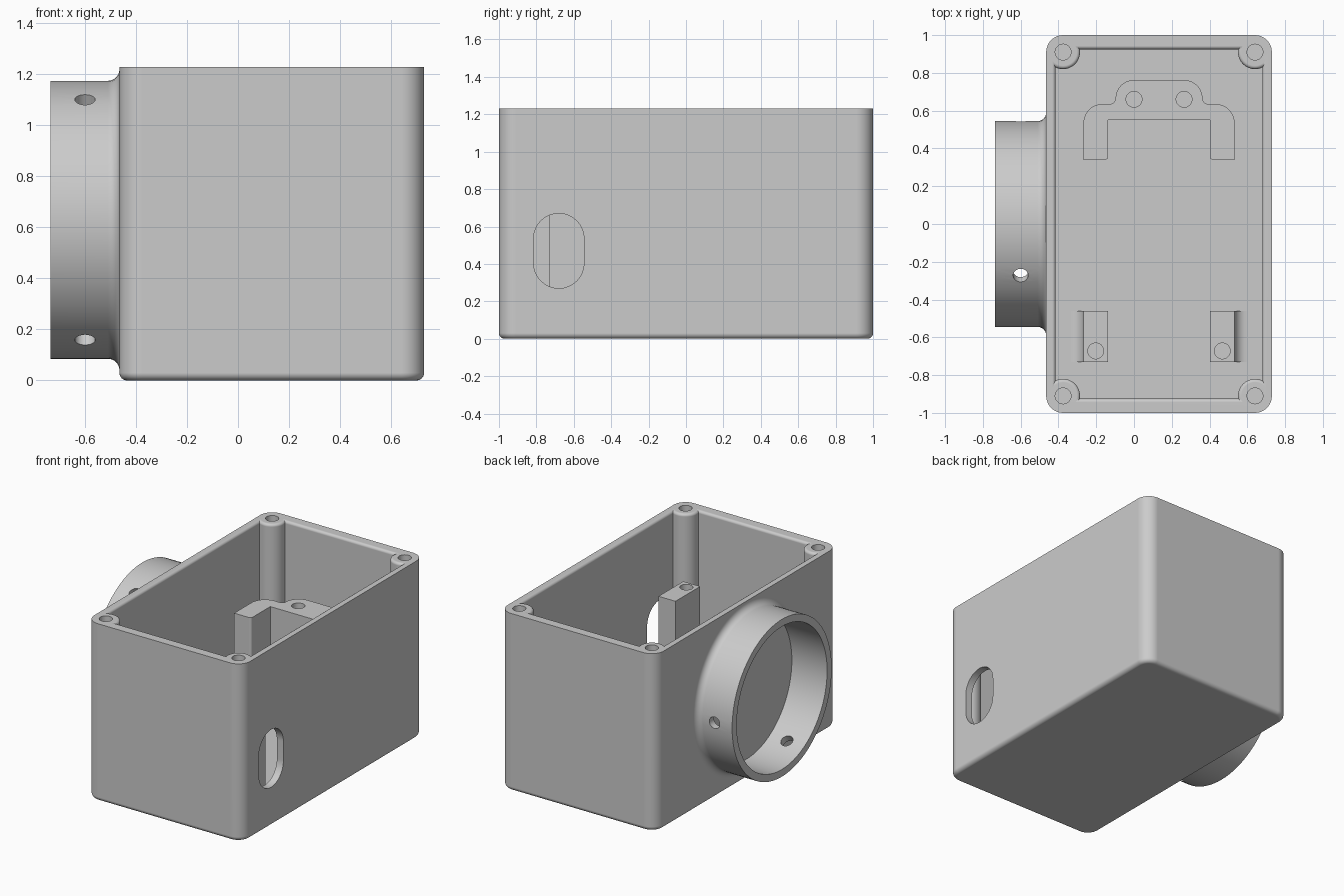
import bpy, bmesh
from math import sin, cos, pi, radians, acos, asin

if "Cube" in bpy.data.objects:
    bpy.data.objects.remove(bpy.data.objects["Cube"], do_unlink=True)

CX = 0.1325                     # centre line of the box
TOP, FLOOR, SHELF = 1.23, 0.06, 0.82
HX, HY = 0.5975, 1.0            # outer half sizes
POST_X, POST_Y = 0.508, 0.91    # corner screw posts
AXIS_Z = 0.63                   # collar axis height

grey = bpy.data.materials.new("plain grey")
grey.use_nodes = True
grey.diffuse_color = (0.6, 0.6, 0.6, 1)
grey.node_tree.nodes["Principled BSDF"].inputs["Base Color"].default_value = (0.6, 0.6, 0.6, 1)


def arc(cx, cy, r, a0, a1, n=10):
    return [(cx + r * cos(a0 + (a1 - a0) * i / n), cy + r * sin(a0 + (a1 - a0) * i / n))
            for i in range(n + 1)]


def mirror4(q):
    """Repeat a first-quadrant path round all four corners."""
    upper = q + [(-x, y) for x, y in reversed(q)]
    return upper + [(-x, -y) for x, y in upper]


def loft(name, rings, closed=False):
    """Skin a list of equal rings; cap the ends unless closed."""
    bm = bmesh.new()
    vs = [[bm.verts.new(p) for p in ring] for ring in rings]
    n = len(vs[0])
    pairs = list(zip(vs, vs[1:])) + ([(vs[-1], vs[0])] if closed else [])
    for a, b in pairs:
        for i in range(n):
            j = (i + 1) % n
            bm.faces.new((a[i], a[j], b[j], b[i]))
    if not closed:
        bm.faces.new(vs[0][::-1])
        bm.faces.new(vs[-1])
    bmesh.ops.recalc_face_normals(bm, faces=bm.faces)
    me = bpy.data.meshes.new(name)
    bm.to_mesh(me)
    bm.free()
    me.materials.append(grey)
    ob = bpy.data.objects.new(name, me)
    bpy.context.collection.objects.link(ob)
    return ob


def flat(pts, z):
    return [(CX + x, y, z) for x, y in pts]


def activate(ob):
    bpy.ops.object.select_all(action='DESELECT')
    ob.select_set(True)
    bpy.context.view_layer.objects.active = ob


def cut(ob, cutters):
    for c in cutters:
        m = ob.modifiers.new("cut", 'BOOLEAN')
        m.operation, m.solver, m.object = 'DIFFERENCE', 'EXACT', c
        activate(ob)
        bpy.ops.object.modifier_apply(modifier=m.name)
        bpy.data.objects.remove(c, do_unlink=True)


def drill(x, y, top, depth, r=0.042):
    bpy.ops.mesh.primitive_cylinder_add(vertices=32, radius=r, depth=depth + 0.1,
                                        location=(CX + x, y, top + 0.05 - depth / 2))
    return bpy.context.object


def finish(ob):
    activate(ob)
    bpy.ops.object.shade_smooth_by_angle(angle=radians(32))
    w = ob.modifiers.new("even shading", 'WEIGHTED_NORMAL')
    w.keep_sharp = True


# Box shell with rounded corners and a rounded bottom edge
def outline(d):
    return mirror4(arc(HX - 0.09, HY - 0.09, 0.09 - d, 0, pi / 2))


E = 0.03
rings = [flat(outline(E - E * sin(t)), E - E * cos(t))
         for t in [i * pi / 12 for i in range(7)]]
box = loft("box_shell", rings + [flat(outline(0), TOP)])


# Cavity, leaving a round post in each corner, with a softened rim
def cavity(d):
    hx, hy, r = 0.5475 + d, 0.925 + d, 0.09 - d
    return mirror4(arc(POST_X, POST_Y, r, -acos((hx - POST_X) / r),
                       -pi - asin((hy - POST_Y) / r), 16))


R = 0.018
rings = [flat(cavity(0), FLOOR)]
rings += [flat(cavity(R - R * cos(t)), TOP - R + R * sin(t))
          for t in [i * pi / 8 for i in range(5)]]
hollow = loft("cavity_cutter", rings + [flat(cavity(R), TOP + 0.05)])

# Cable slot in the left wall
slot_path = arc(-0.68, 0.535, 0.135, 0, pi, 16) + arc(-0.68, 0.405, 0.135, pi, 2 * pi, 16)
slot = loft("slot_cutter", [[(x, y, z) for y, z in slot_path] for x in (0.6, 0.8)])

cut(box, [hollow, slot] + [drill(sx * POST_X, sy * POST_Y, TOP, 0.4)
                           for sx in (-1, 1) for sy in (-1, 1)])
finish(box)

# Round collar on the right wall, flared where it meets the box
F = 0.045
section = [(-0.45, 0.495), (-0.735, 0.495), (-0.735, 0.545)]
section += arc(-0.51, 0.59, F, -pi / 2, 0, 8) + [(-0.45, 0.59)]
N = 96
collar = loft("collar", [[(x, r * cos(2 * pi * i / N), AXIS_Z + r * sin(2 * pi * i / N))
                          for x, r in section] for i in range(N)], closed=True)
pins = []
for a in (0, 2 * pi / 3, 4 * pi / 3):
    bpy.ops.mesh.primitive_cylinder_add(
        vertices=32, radius=0.04, depth=0.25, rotation=(a - pi / 2, 0, 0),
        location=(-0.6, 0.52 * cos(a), AXIS_Z + 0.52 * sin(a)))
    pins.append(bpy.context.object)
cut(collar, pins)
finish(collar)

# U-shaped rear bracket standing on the floor
half = [(0.27, 0.55), (0.27, 0.355)] + arc(0.285, 0.355, 0.015, pi, 1.5 * pi, 4)[1:]
half += [(0.40, 0.34)] + arc(0.30, 0.535, 0.10, 0, pi / 2)
half += arc(0.26, 0.665, 0.03, 1.5 * pi, pi, 5) + arc(0.1325, 0.665, 0.0975, 0, pi / 2)[1:]
path = half + [(-x, y) for x, y in reversed(half)]
bracket = loft("rear_bracket", [flat(path, FLOOR - 0.02), flat(path, SHELF)])
cut(bracket, [drill(s * 0.1325, 0.66, SHELF, 0.3) for s in (-1, 1)])
finish(bracket)

# Front pillars, each with a fillet at the foot on its outer side
G = 0.065
side = [(0.27, FLOOR - 0.02), (0.27, SHELF), (0.40, SHELF)]
side += arc(0.40 + G, FLOOR + G, G, pi, 1.5 * pi, 8) + [(0.40 + G, FLOOR - 0.02)]
for s, label in ((1, "left"), (-1, "right")):
    pillar = loft("front_pillar_" + label,
                  [[(CX + s * x, y, z) for x, z in side] for y in (-0.73, -0.46)])
    cut(pillar, [drill(s * 0.335, -0.672, SHELF, 0.3)])
    finish(pillar)
